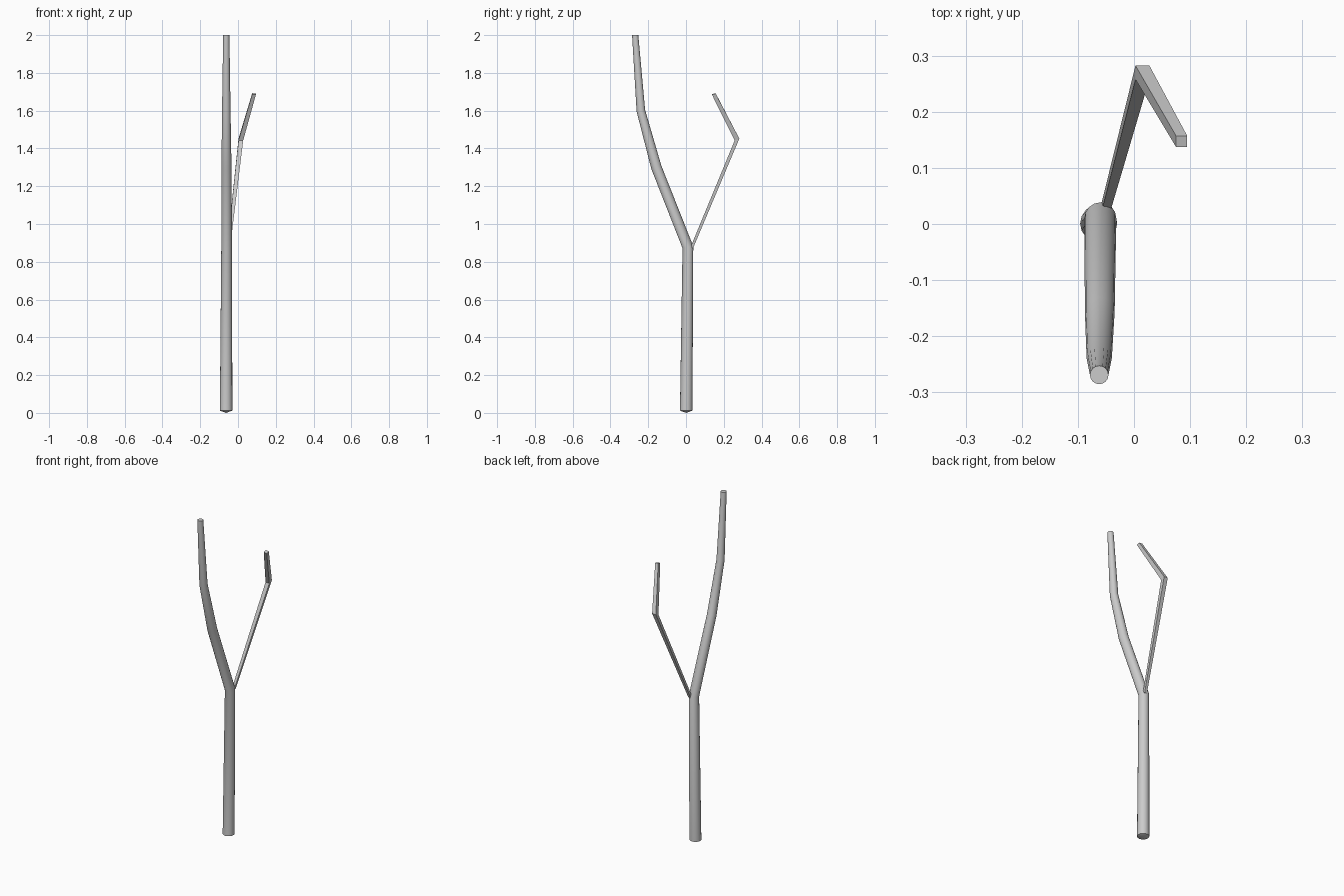
import bpy, bmesh, math
from mathutils import Vector

if "Cube" in bpy.data.objects:
    bpy.data.objects.remove(bpy.data.objects["Cube"])


def loft(name, rings, tip=None, smooth=True):
    """Skin a list of equal-length rings; cap both ends (optional base point)."""
    bm = bmesh.new()
    loops = [[bm.verts.new(p) for p in r] for r in rings]
    n = len(loops[0])
    for a, b in zip(loops, loops[1:]):
        for i in range(n):
            j = (i + 1) % n
            bm.faces.new((a[i], a[j], b[j], b[i]))
    bm.faces.new(loops[-1])
    if tip:
        t = bm.verts.new(tip)
        for i in range(n):
            bm.faces.new((loops[0][(i + 1) % n], loops[0][i], t))
    else:
        bm.faces.new(loops[0][::-1])
    bmesh.ops.recalc_face_normals(bm, faces=bm.faces)
    me = bpy.data.meshes.new(name)
    bm.to_mesh(me)
    bm.free()
    ob = bpy.data.objects.new(name, me)
    bpy.context.collection.objects.link(ob)
    if smooth:
        bpy.ops.object.select_all(action='DESELECT')
        ob.select_set(True)
        bpy.context.view_layer.objects.active = ob
        bpy.ops.object.shade_smooth_by_angle(angle=math.radians(35))
    return ob


def ring(c, r, sides, slope_x=0.0, slope_y=0.0, phase=0.0):
    """Ring that looks round from above, tilted by the given slopes."""
    pts = []
    for i in range(sides):
        a = phase + 2 * math.pi * i / sides
        dx, dy = r * math.cos(a), r * math.sin(a)
        pts.append(Vector(c) + Vector((dx, dy, dx * slope_x + dy * slope_y)))
    return pts


# Trunk bending forward: centre, radius, ring tilt
trunk = [((-0.063, 0.001, 0.012), 0.033, 0.0),
         ((-0.060, 0.010, 0.877), 0.0285, 0.18),
         ((-0.061, -0.157, 1.30), 0.0265, 0.33),
         ((-0.062, -0.239, 1.60), 0.0225, 0.18),
         ((-0.062, -0.269, 2.00), 0.0165, 0.0)]
loft("trunk", [ring(c, r, 16, 0, s) for c, r, s in trunk],
     tip=(-0.063, 0.001, 0.0))

# Thin four-sided side branch
branch = [((-0.050, 0.030, 0.873), 0.011, 0.0, 0.0),
          ((0.015, 0.270, 1.447), 0.0175, 0.0, 0.4),
          ((0.085, 0.147, 1.689), 0.0140, -0.1, 0.25)]
loft("side_branch", [ring(c, r, 4, sx, sy, math.pi / 4) for c, r, sx, sy in branch],
     smooth=False)
